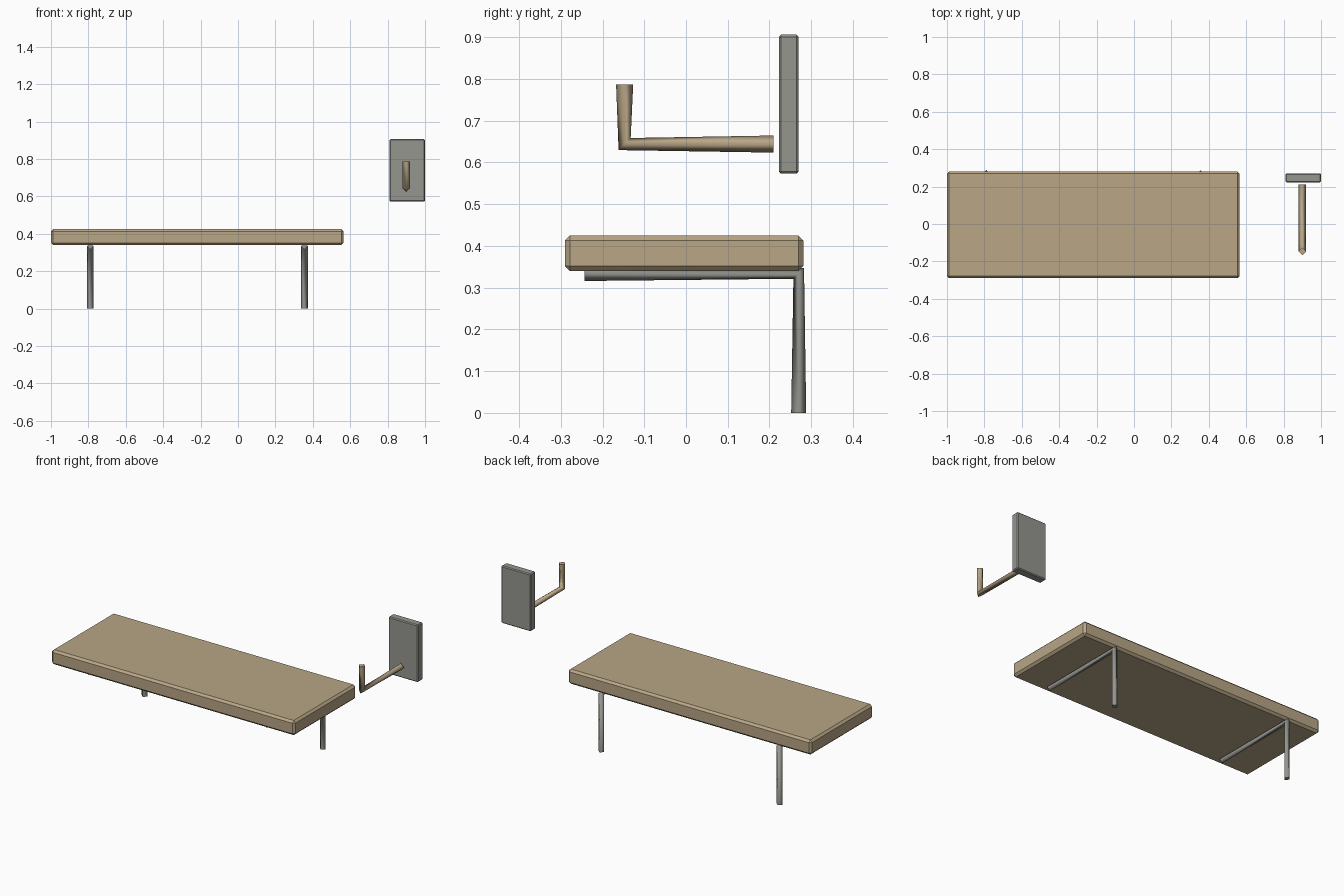
import bpy
from mathutils import Vector

cube = bpy.data.objects.get("Cube")
if cube:
    bpy.data.objects.remove(cube, do_unlink=True)


def make_material(name, color):
    mat = bpy.data.materials.new(name)
    mat.use_nodes = True
    mat.diffuse_color = (*color, 1)
    bsdf = next(n for n in mat.node_tree.nodes if n.type == 'BSDF_PRINCIPLED')
    bsdf.inputs["Base Color"].default_value = (*color, 1)
    return mat


wood = make_material("tan wood", (0.48, 0.38, 0.24))
metal = make_material("grey metal", (0.30, 0.305, 0.275))


def block(name, low, high, bevel, mat):
    """Box between two corners with chamfered edges."""
    low, high = Vector(low), Vector(high)
    bpy.ops.mesh.primitive_cube_add(size=1, location=(low + high) / 2)
    obj = bpy.context.object
    obj.name = name
    obj.scale = high - low
    bpy.ops.object.transform_apply(location=False, rotation=False, scale=True)
    mod = obj.modifiers.new("chamfer", 'BEVEL')
    mod.width = bevel
    mod.segments = 1
    obj.data.materials.append(mat)
    return obj


def bent_rod(name, points, radius, mat):
    """Four-sided rod along a bent path, pinched at the corner."""
    curve = bpy.data.curves.new(name, 'CURVE')
    curve.dimensions = '3D'
    curve.bevel_depth = radius
    curve.bevel_resolution = 0
    curve.use_fill_caps = True
    spline = curve.splines.new('POLY')
    spline.points.add(len(points) - 1)
    for point, co in zip(spline.points, points):
        point.co = (*co, 1)
    spline.use_smooth = True
    curve.materials.append(mat)
    obj = bpy.data.objects.new(name, curve)
    bpy.context.collection.objects.link(obj)
    return obj


# Shelf board and the two brackets below it
block("shelf_board", (-1, -0.29, 0.34), (0.565, 0.281, 0.425), 0.012, wood)
for side, x in (("right", -0.79), ("left", 0.355)):
    bent_rod(side + "_bracket",
             [(x, 0.27, 0), (x, 0.27, 0.334), (x, -0.243, 0.334)], 0.018, metal)

# Wall plate with its hook
block("wall_plate", (0.81, 0.223, 0.573), (1, 0.27, 0.906), 0.005, metal)
bent_rod("hook", [(0.9, 0.21, 0.644), (0.9, -0.147, 0.644), (0.9, -0.147, 0.787)],
         0.0205, wood)
